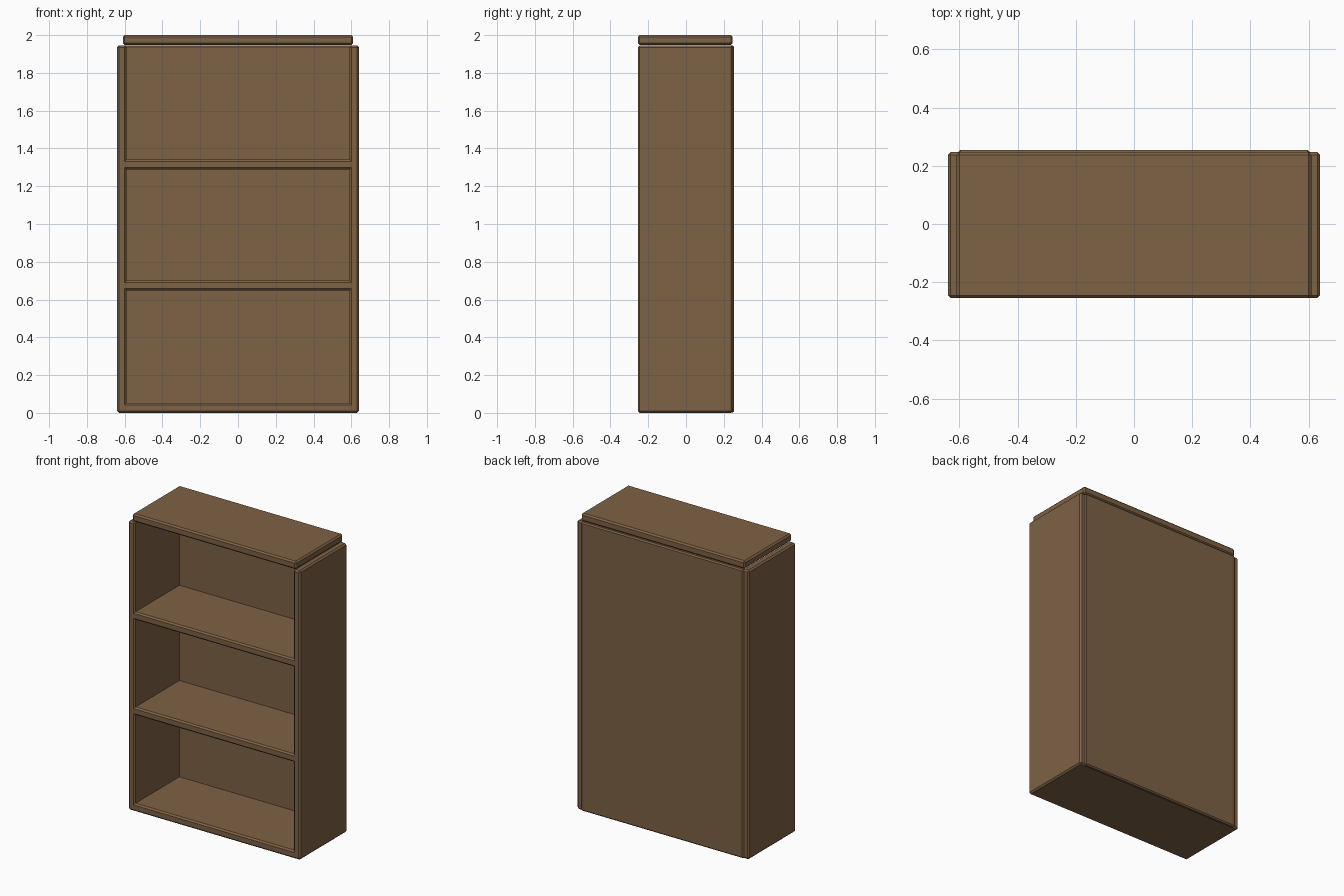
import bpy

if "Cube" in bpy.data.objects:
    bpy.data.objects.remove(bpy.data.objects["Cube"])

wood = bpy.data.materials.new("wood")
wood.diffuse_color = (0.21, 0.122, 0.06, 1)
wood.use_nodes = True
wood.node_tree.nodes["Principled BSDF"].inputs["Base Color"].default_value = wood.diffuse_color


def board(name, x, y, z, bevel=0.01):
    """Chamfered box spanning the given (min, max) ranges."""
    bpy.ops.mesh.primitive_cube_add(size=1)
    ob = bpy.context.object
    ob.name = name
    for v in ob.data.vertices:
        v.co = [r[0] if c < 0 else r[1] for c, r in zip(v.co, (x, y, z))]
    ob.data.materials.append(wood)
    mod = ob.modifiers.new("chamfer", 'BEVEL')
    mod.width = bevel
    mod.segments = 1
    return ob


DEPTH = (-0.255, 0.247)
WIDTH = (-0.61, 0.61)
THICK = 0.053

# Upright sides
board("left_side", (-0.64, -0.59), DEPTH, (0, 1.945))
board("right_side", (0.59, 0.64), DEPTH, (0, 1.945))

# Bottom, two shelves and the top, all the same board
for name, z in (("bottom_board", 0), ("lower_shelf", 0.648),
                ("upper_shelf", 1.289), ("top_board", 2 - THICK)):
    board(name, WIDTH, DEPTH, (z, z + THICK))

# Back panel, standing slightly proud of the sides
board("back_panel", (-0.605, 0.605), (0.22, 0.255), (0.002, 1.945), 0.008)
